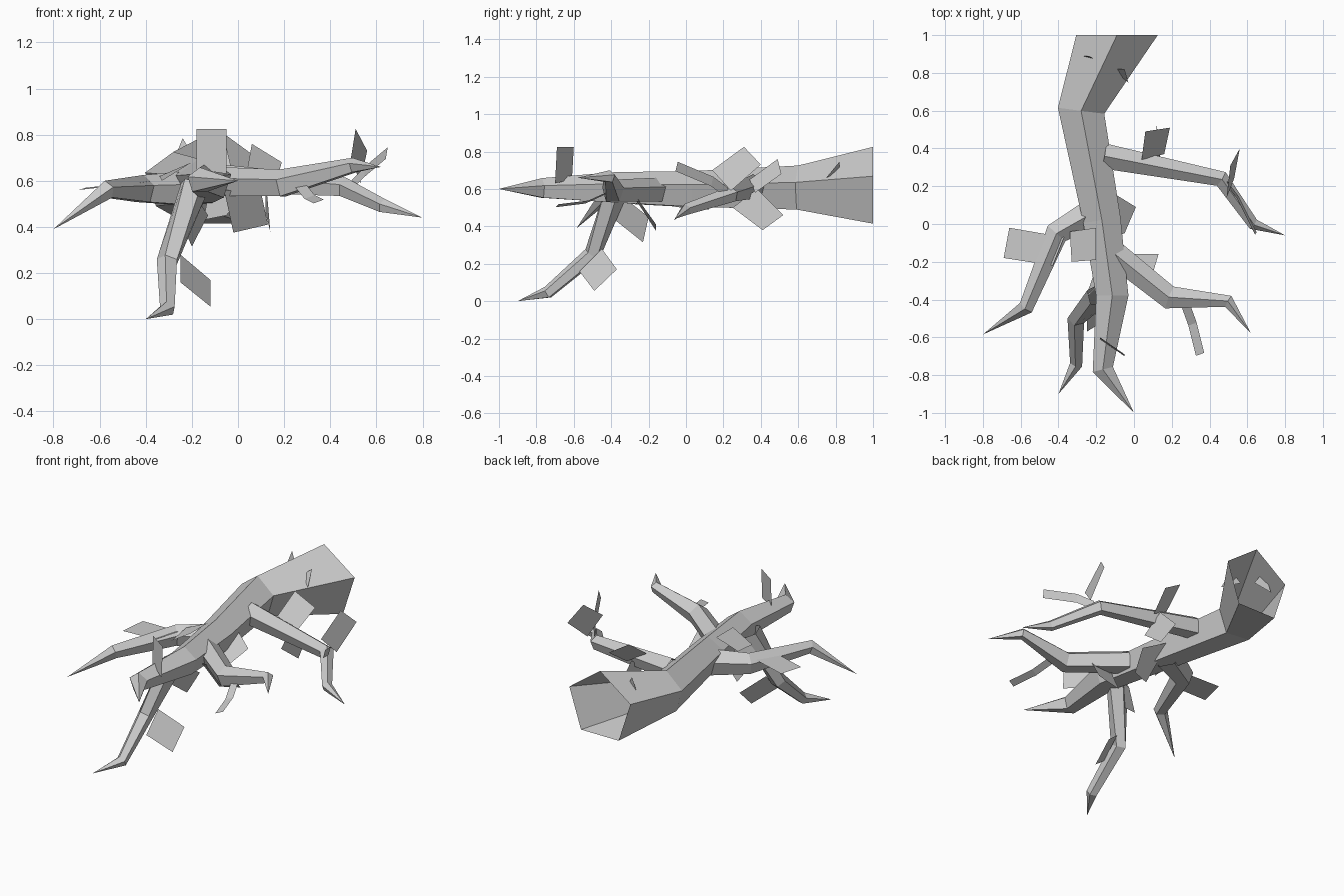
import bpy
from math import sin, cos, pi
from mathutils import Vector

if "Cube" in bpy.data.objects:
    bpy.data.objects.remove(bpy.data.objects["Cube"])


def make(name, verts, faces):
    me = bpy.data.meshes.new(name)
    me.from_pydata(verts, [], faces)
    ob = bpy.data.objects.new(name, me)
    bpy.context.collection.objects.link(ob)
    return ob


def limb(name, path, start_dir=None, sides=5):
    """Faceted tapering tube; path = (x, y, z, radius), last point is the tip."""
    pts = [Vector(p[:3]) for p in path]
    verts, faces = [], []
    for i in range(len(pts) - 1):
        ahead = (pts[i + 1] - pts[i]).normalized()
        back = (pts[i] - pts[i - 1]).normalized() if i else Vector(start_dir or ahead)
        t = (ahead + back).normalized() if i else back
        up = (Vector((0, 0, 1)) - t * t.z).normalized()
        side = t.cross(up)
        for k in range(sides):
            a = 2 * pi * k / sides
            verts.append(pts[i] + (up * cos(a) + side * sin(a)) * path[i][3])
    tip = len(verts)
    verts.append(pts[-1])
    for i in range(len(pts) - 1):
        for k in range(sides):
            a, b = i * sides + k, i * sides + (k + 1) % sides
            if i == len(pts) - 2:
                faces.append((a, b, tip))
            else:
                faces.append((a, b, b + sides, a + sides))
    return make(name, verts, faces)


def strip(name, path, width):
    """Flat bent twig strip; width is a sideways vector."""
    w = Vector(width)
    verts = []
    for p in path:
        verts += [Vector(p) - w, Vector(p) + w]
    make(name, verts, [(2*i, 2*i+1, 2*i+3, 2*i+2) for i in range(len(path) - 1)])


# Main trunk, open at the thick back end
limb("trunk", [(-.09, 1, .598, .227), (-.28, .6, .595, .13), (-.17, .02, .59, .105),
               (-.115, -.38, .6, .09), (-.165, -.77, .6, .058), (0, -1, .6, 0)], (0, -1, 0))

# Side branches
limb("upper_right_branch", [(-.16, .36, .61, .07), (.46, .24, .57, .045),
                            (.63, 0, .49, .032), (.8, -.06, .44, 0)])
limb("lower_right_branch", [(-.1, -.16, .59, .07), (.19, -.39, .585, .065),
                            (.5, -.41, .665, .035), (.62, -.58, .66, 0)])
limb("left_branch", [(-.18, .08, .56, .085), (-.41, -.05, .56, .065),
                     (-.57, -.44, .56, .042), (-.8, -.585, .39, 0)])
limb("down_branch", [(-.19, -.38, .58, .065), (-.305, -.5, .25, .048),
                     (-.305, -.74, .045, .035), (-.4, -.9, 0, 0)])

# Small flat twigs
strip("front_twig", [(.27, -.42, .58), (.31, -.53, .53), (.35, -.69, .51)], (.022, .008, .008))
strip("right_twig", [(.49, .22, .58), (.55, .14, .64), (.645, -.05, .72)], (.004, .006, .025))

# Flat bark and leaf cards
cards = {
    "left_card": [(-.69, -.18, .56), (-.66, -.02, .57), (-.37, -.07, .6), (-.43, -.22, .59)],
    "trunk_card": [(-.34, -.04, .62), (-.2, -.02, .68), (-.2, -.19, .68), (-.33, -.2, .6)],
    "front_card": [(-.18, -.61, .65), (-.05, -.7, .63), (-.05, -.69, .825), (-.18, -.6, .825)],
    "down_card": [(-.25, -.57, .16), (-.12, -.49, .055), (-.12, -.37, .17), (-.25, -.45, .28)],
    "right_card_upper": [(.06, .49, .76), (.19, .51, .68), (.16, .37, .58), (.04, .34, .65)],
    "right_card_lower": [(.14, .41, .38), (.12, .52, .46), (.12, .38, .6), (.13, .25, .5)],
    "right_card_tip": [(.51, .31, .825), (.56, .4, .73), (.53, .24, .59), (.49, .14, .7)],
    "under_card": [(-.06, -.28, .56), (.1, -.26, .55), (.13, -.16, .41), (-.02, -.16, .375)],
    "under_card_left": [(-.2, -.23, .315), (-.13, -.2, .45), (-.2, -.34, .56), (-.26, -.4, .45)],
    "under_card_middle": [(-.15, -.07, .43), (-.05, -.05, .45), (.01, .09, .53), (-.12, .17, .58)],
    "bark_chip_right": [(-.12, .82, .69), (-.03, .75, .66), (-.05, .82, .745)],
    "bark_chip_left": [(-.29, .89, .66), (-.19, .86, .7), (-.24, .89, .785)],
}
for name, corners in cards.items():
    make(name, corners, [tuple(range(len(corners)))])
